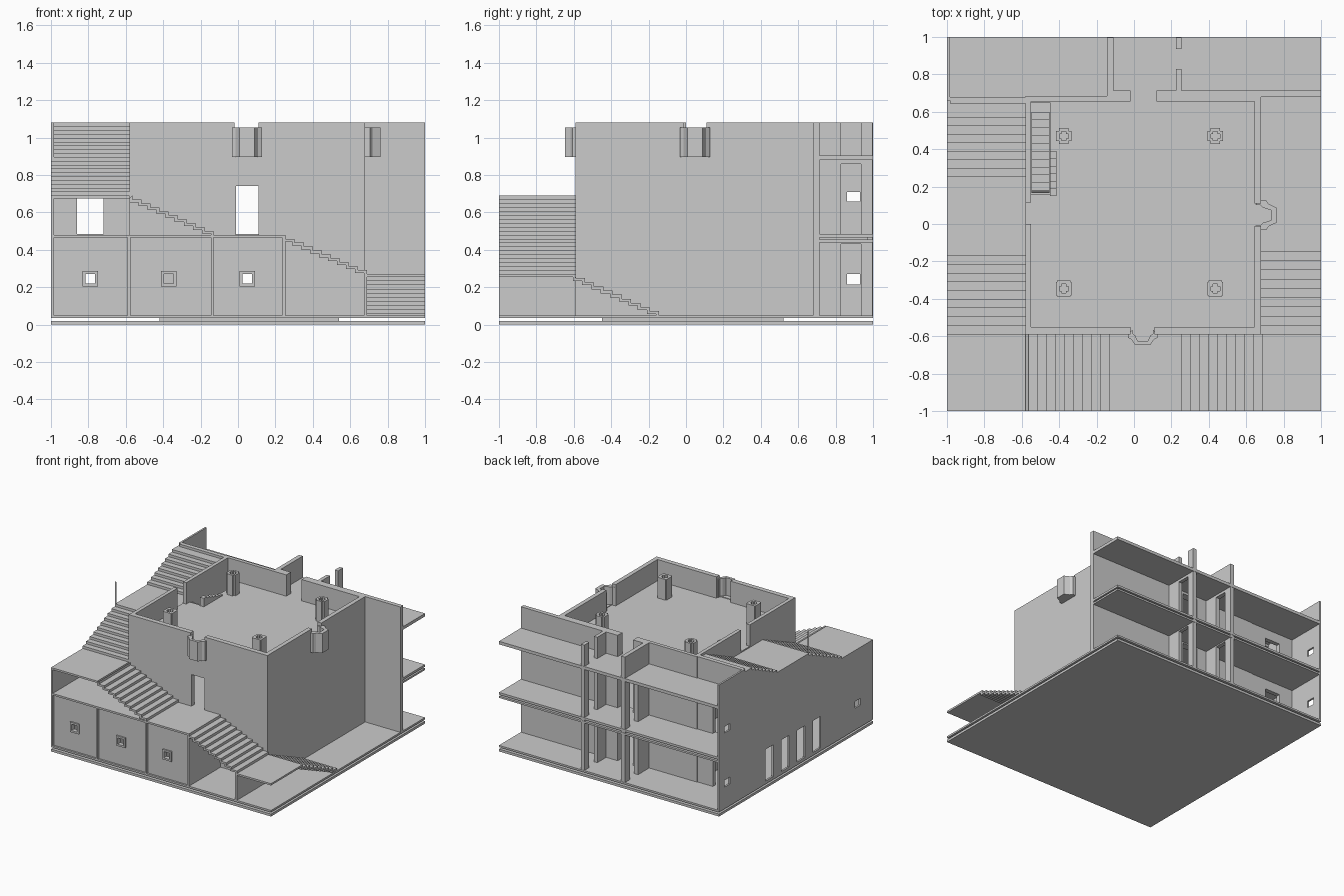
import bpy, bmesh

if "Cube" in bpy.data.objects:
    bpy.data.objects.remove(bpy.data.objects["Cube"])

def finish(bm, name):
    bmesh.ops.recalc_face_normals(bm, faces=bm.faces)
    me = bpy.data.meshes.new(name)
    bm.to_mesh(me)
    bm.free()
    ob = bpy.data.objects.new(name, me)
    bpy.context.collection.objects.link(ob)
    return ob

def place(axis, u, v, w):
    # axis = thickness direction; u, v run along the panel
    return {'x': (w, u, v), 'y': (u, w, v), 'z': (u, v, w)}[axis]

def extrude(bm, axis, t):
    geo = bmesh.ops.extrude_face_region(bm, geom=bm.faces[:])['geom']
    vs = [g for g in geo if isinstance(g, bmesh.types.BMVert)]
    bmesh.ops.translate(bm, verts=vs, vec=place(axis, 0, 0, t))

def panel(name, axis, u0, u1, v0, v1, w0, w1, holes=()):
    """Flat slab with rectangular openings (ua, ub, va, vb)."""
    us, vs = {u0, u1}, {v0, v1}
    for a, b, c, d in holes:
        us |= {x for x in (a, b) if u0 < x < u1}
        vs |= {x for x in (c, d) if v0 < x < v1}
    us, vs = sorted(us), sorted(vs)
    bm = bmesh.new()
    grid = {}
    def vert(u, v):
        if (u, v) not in grid:
            grid[u, v] = bm.verts.new(place(axis, u, v, w0))
        return grid[u, v]
    for a, b in zip(us, us[1:]):
        for c, d in zip(vs, vs[1:]):
            mu, mv = (a + b) / 2, (c + d) / 2
            if not any(h[0] < mu < h[1] and h[2] < mv < h[3] for h in holes):
                bm.faces.new([vert(a, c), vert(b, c), vert(b, d), vert(a, d)])
    extrude(bm, axis, w1 - w0)
    return finish(bm, name)

def box(name, x0, x1, y0, y1, z0, z1):
    return panel(name, 'z', x0, x1, y0, y1, z0, z1)

def prism(name, axis, pts, w0, w1):
    bm = bmesh.new()
    bm.faces.new([bm.verts.new(place(axis, u, v, w0)) for u, v in pts])
    extrude(bm, axis, w1 - w0)
    return finish(bm, name)

def stairs(name, axis, u0, u1, z0, z1, n, w0, w1, t=0.015):
    """Thin folded flight rising from (u0, z0) to (u1, z1)."""
    du, h = (u1 - u0) / (n - 1), (z1 - z0) / n
    top = []
    for i in range(n):
        top += [(u0 + du * i, z0 + h * i), (u0 + du * i, z0 + h * (i + 1))]
    s = t if u1 > u0 else -t
    prism(name, axis, top + [(u + s, z - t) for u, z in reversed(top)], w0, w1)

def step_cuts(u0, u1, z0, z1, n):
    du, h = (u1 - u0) / (n - 1), (z1 - z0) / n
    return [(u0 + du * i, u0 + du * (i + 1), z0 + h * (i + 1), 2) for i in range(n - 1)]

T = 1.08
# Base, shadow gap and ground floor
box("base_plate", -1, 1, -1, 1, 0, 0.02)
box("base_spacer", -0.42, 0.54, -0.45, 0.52, 0.02, 0.035)
box("ground_floor", -1, 1, -1, 1, 0.035, 0.05)

# Main hall walls
front_door = [(-0.01, 0.11, 0.05, 0.31), (-0.01, 0.11, 0.48, 0.74)]
panel("hall_front_wall", 'y', -0.58, 0.68, 0.05, T, -0.59, -0.55,
      front_door + [(-0.02, 0.11, 0.905, 2)])
panel("hall_right_wall", 'x', -0.55, 0.66, 0.05, T, 0.645, 0.68,
      [(-0.01, 0.11, 0.905, 2)])
panel("hall_left_wall", 'x', -0.55, 0.66, 0.05, T, -0.58, -0.55,
      [(0.0, 0.115, 0.905, 2)])
back_doors = [(-0.02, 0.12, a, b) for a, b in ((0.05, 0.43), (0.485, 0.86), (0.905, 2))]
side_doors = [(-0.86, -0.72, a, b) for a, b in ((0.05, 0.36), (0.485, 0.80))]
panel("hall_back_wall", 'y', -0.58, 0.68, 0.05, T, 0.655, 0.685, back_doors)
panel("outer_back_wall", 'y', -0.11, 1, 0.05, T, 0.68, 0.715, back_doors)
panel("corridor_back_wall", 'y', -0.985, -0.58, 0.05, T, 0.645, 0.68, side_doors)

# Hall upper floors, the top one with a stairwell
box("hall_second_floor", -0.56, 0.66, -0.56, 0.66, 0.455, 0.48)
panel("hall_third_floor", 'z', -0.56, 0.66, -0.56, 0.66, 0.88, 0.905,
      [(-0.55, -0.45, 0.16, 0.65)])
stairs("stairwell_flight", 'x', 0.6, 0.18, 0.48, 0.90, 11, -0.548, -0.452)
for i in range(6):
    box("stairwell_rail_step", -0.45, -0.415, 0.15 + i * 0.04, 0.19 + i * 0.04,
        0.85, 0.975 - i * 0.012)

# Columns with hollow cross-shaped cores
def cross(a, b):
    return [(a, -b), (a, b), (b, b), (b, a), (-b, a), (-b, b), (-a, b), (-a, -b),
            (-b, -b), (-b, -a), (b, -a), (b, -b)]

for cx in (-0.375, 0.435):
    for cy in (-0.345, 0.47):
        b = 0.036 if cy < 0 else 0.026
        bm = bmesh.new()
        rings = [[bm.verts.new((cx + x, cy + y, 0.05)) for x, y in cross(*s)]
                 for s in ((0.042, b), (0.024, 0.012))]
        for i in range(12):
            j = (i + 1) % 12
            bm.faces.new([rings[0][i], rings[0][j], rings[1][j], rings[1][i]])
        extrude(bm, 'z', T - 0.055)
        finish(bm, "column")

# Bay balconies on the front and right
outer = [(-0.08, 0), (-0.08, 0.02), (-0.06, 0.03), (-0.04, 0.06), (0.04, 0.06),
         (0.06, 0.03), (0.08, 0.02), (0.08, 0)]
inner = [(u * 0.68, v - 0.022) for u, v in reversed(outer)]
for name, f in (("front_bay", lambda p: (0.047 + p[0], -0.588 - p[1])),
                ("right_bay", lambda p: (0.678 + p[1] * 1.4, 0.047 + p[0]))):
    prism(name + "_parapet", 'z', [f(p) for p in outer + inner], 0.9, 1.055)
    prism(name + "_floor", 'z', [f(p) for p in outer], 0.895, 0.91)

# Back gallery floors
box("gallery_lower_ceiling", -0.985, 1, 0.68, 1, 0.44, 0.455)
box("gallery_second_floor", -0.985, 1, 0.68, 1, 0.467, 0.485)
box("gallery_second_core", -0.985, 0.97, 0.70, 0.97, 0.455, 0.467)
box("gallery_third_floor", -0.985, 1, 0.68, 1, 0.88, 0.905)

# Gallery partitions with doorways
low_doors = [(0.83, 0.935, 0.05, 0.43), (0.83, 0.935, 0.485, 0.86)]
panel("gallery_partition_right", 'x', 0.71, 0.998, 0.05, T, 0.225, 0.255,
      low_doors + [(0.83, 0.935, 0.905, 2)])
panel("gallery_partition_left", 'x', 0.68, 0.998, 0.05, T, -0.145, -0.11, low_doors)

# Left outer wall: top follows the steps, with tall and small windows
cuts = [(-1, -0.59, 0.69, 2), (-0.17, 0.25, 0.895, 2), (0.57, 0.66, 1.06, 2)]
cuts += step_cuts(-0.59, -0.17, 0.69, 0.895, 10) + step_cuts(0.25, 0.57, 0.895, 1.06, 8)
cuts += [(y - 0.05, y + 0.05, 0.06, 0.32) for y in (-0.27, -0.065, 0.14, 0.345)]
cuts += [(0.86, 0.93, 0.214, 0.27), (0.86, 0.93, 0.658, 0.71), (-0.835, -0.765, 0.214, 0.27)]
panel("left_outer_wall", 'x', -1, 1, 0.05, T, -1, -0.985, cuts)

# Left flights, landings and corridor floor
L = (-0.986, -0.579)
box("front_left_landing", *L, -1, -0.58, 0.675, 0.69)
stairs("left_lower_flight", 'x', -0.59, -0.17, 0.69, 0.895, 10, *L)
box("left_middle_landing", *L, -0.17, 0.26, 0.88, 0.895)
stairs("left_upper_flight", 'x', 0.25, 0.57, 0.895, 1.06, 8, *L)
box("left_top_landing", *L, 0.57, 0.65, 1.045, 1.06)
box("corridor_floor", *L, -0.59, 0.65, 0.46, 0.48)

# Front terrace and its two flights
F = (-1, -0.589)
box("front_terrace", -0.986, 0.255, *F, 0.465, 0.48)
stairs("front_upper_flight", 'y', -0.13, -0.565, 0.48, 0.69, 10, *F)
stairs("front_lower_flight", 'y', 0.69, 0.255, 0.27, 0.48, 10, *F)
box("front_right_landing", 0.68, 1, *F, 0.255, 0.27)
stairs("right_flight", 'x', -0.145, -0.59, 0.05, 0.27, 10, 0.679, 1)

# Front rooms: dividers, panels and framed windows
for x0, x1, z in ((-0.59, -0.575, 0.47), (-0.145, -0.13, 0.47),
                  (0.235, 0.255, 0.47), (0.675, 0.69, 0.26)):
    box("front_divider", x0, x1, *F, 0.05, z)
for x0, x1, c in ((-0.986, -0.585, -0.79), (-0.58, -0.14, -0.37), (-0.135, 0.24, 0.05)):
    hole = (c - 0.026, c + 0.026, 0.22, 0.272)
    panel("front_room_wall", 'y', x0, x1, 0.05, 0.47, -0.985, -0.965, [hole])
    panel("front_window_frame", 'y', c - 0.041, c + 0.041, 0.205, 0.287, -0.997, -0.96, [hole])
